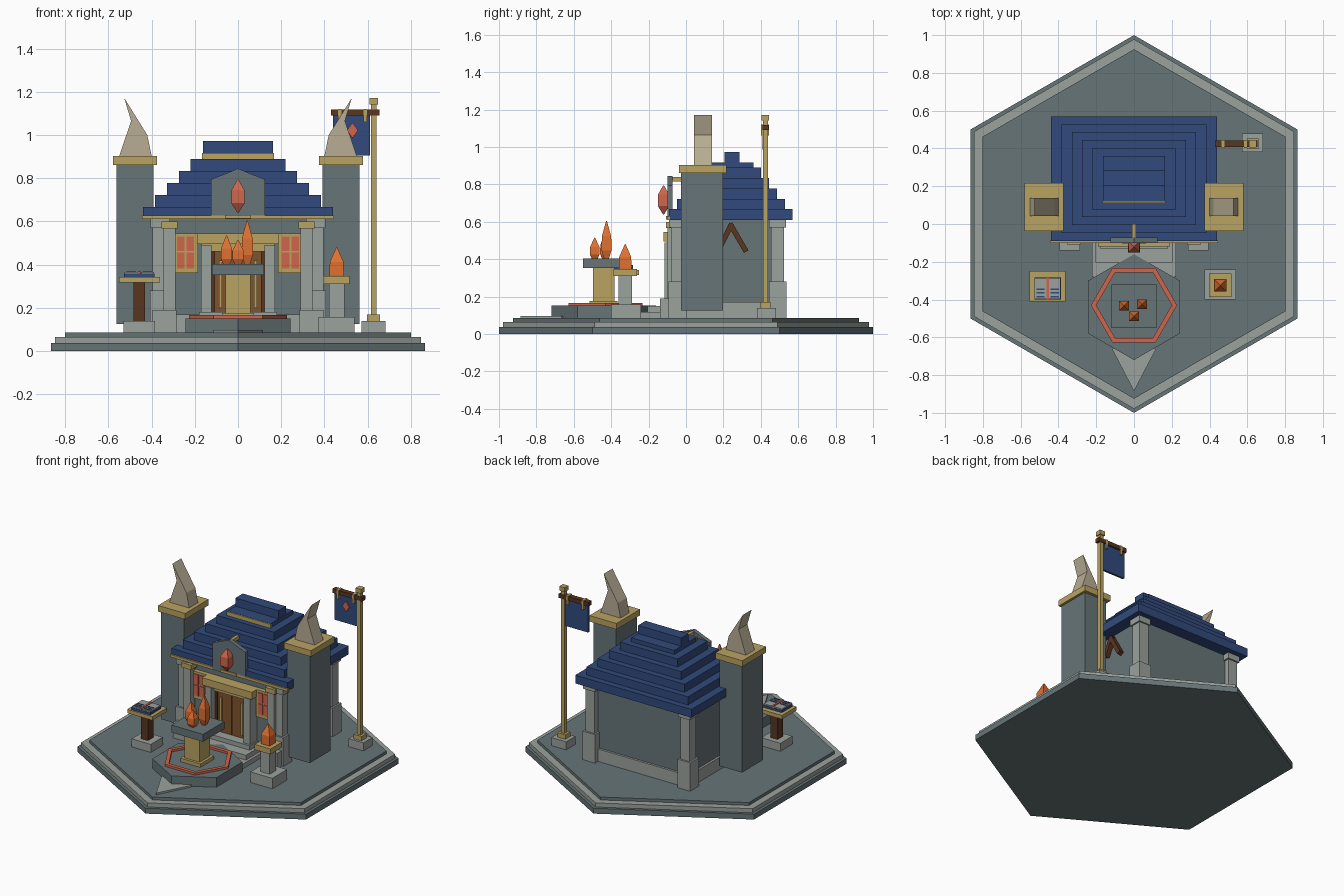
import bpy, bmesh, math
from mathutils import Vector


def material(name, srgb):
    m = bpy.data.materials.new(name)
    lin = [((c / 255 + 0.055) / 1.055) ** 2.4 for c in srgb]
    m.diffuse_color = (*lin, 1)
    return m


SLATE = material("slate", (103, 117, 119))
STONE = material("pale_stone", (155, 162, 157))
BLUE = material("roof_blue", (49, 74, 124))
GOLD = material("gold", (186, 163, 98))
FLAME = material("flame_orange", (222, 112, 50))
CORAL = material("coral", (208, 101, 76))
BROWN = material("wood", (128, 84, 46))
DARK = material("dark_wood", (88, 54, 32))
HORN = material("horn_beige", (184, 174, 148))


def finish(name, bm, mat):
    bmesh.ops.recalc_face_normals(bm, faces=bm.faces)
    me = bpy.data.meshes.new(name)
    bm.to_mesh(me)
    bm.free()
    me.materials.append(mat)
    ob = bpy.data.objects.new(name, me)
    bpy.context.collection.objects.link(ob)
    return ob


def box(name, x, y, z, mat):
    """Box from (min, max) ranges."""
    bm = bmesh.new()
    bmesh.ops.create_cube(bm, size=1)
    for v in bm.verts:
        v.co = [r[0] + (c + 0.5) * (r[1] - r[0]) for c, r in zip(v.co, (x, y, z))]
    return finish(name, bm, mat)


def block(name, cx, cy, wx, wy, z0, z1, mat):
    return box(name, (cx - wx / 2, cx + wx / 2), (cy - wy / 2, cy + wy / 2), (z0, z1), mat)


def extrude(name, pts, direction, mat):
    bm = bmesh.new()
    f = bm.faces.new([bm.verts.new(p) for p in pts])
    r = bmesh.ops.extrude_face_region(bm, geom=[f])
    verts = [g for g in r["geom"] if isinstance(g, bmesh.types.BMVert)]
    bmesh.ops.translate(bm, verts=verts, vec=Vector(direction))
    # close the starting side if the extrusion removed it
    if len(bm.faces) < len(pts) + 2:
        bmesh.ops.holes_fill(bm, edges=[e for e in bm.edges if e.is_boundary])
    return finish(name, bm, mat)


def hexagon(r, cy, z, start):
    return [(r * math.cos(start + i * math.pi / 3), cy + r * math.sin(start + i * math.pi / 3), z)
            for i in range(6)]


def crystal(name, x, y, r, z0, z1, z2, z3, mat=FLAME, low=None):
    """Square crystal: foot, lower ring, shoulder ring, tip."""
    bm = bmesh.new()
    rings = []
    for rad, z in ((low or 0.003, z0), (r, z1), (r * 0.97, z2), (0.002, z3)):
        rings.append([bm.verts.new((x + sx * rad, y + sy * rad, z))
                      for sx, sy in ((-1, -1), (1, -1), (1, 1), (-1, 1))])
    for a, b in zip(rings, rings[1:]):
        for i in range(4):
            bm.faces.new((a[i], a[(i + 1) % 4], b[(i + 1) % 4], b[i]))
    bm.faces.new(rings[0])
    bm.faces.new(rings[-1])
    return finish(name, bm, mat)


# Hexagonal terrace
for name, r, z0, z1, mat in (("terrace_foot", 1.0, 0, 0.037, SLATE), ("terrace_rim", 0.978, 0.037, 0.065, STONE),
                             ("terrace_floor", 0.925, 0.065, 0.085, SLATE)):
    extrude(name, hexagon(r, 0, z0, math.pi / 6), (0, 0, z1 - z0), mat)

# Hall body
box("hall_walls", (-0.36, 0.36), (-0.04, 0.49), (0.085, 0.62), SLATE)
box("hall_plinth", (-0.375, 0.375), (-0.055, 0.505), (0.085, 0.17), STONE)

# Stepped roof
for i in range(6):
    z0 = 0.61 if i == 0 else 0.612 + 0.055 * i
    box("roof_step", (-0.44 + 0.0553 * i, 0.44 - 0.0553 * i), (-0.09 + 0.042 * i, 0.57 - 0.042 * i),
        (z0, 0.667 + 0.05 * i if i == 5 else 0.667 + 0.0555 * i), BLUE)
box("roof_ridge", (-0.163, 0.163), (0.205, 0.285), (0.91, 0.973), BLUE)
box("ridge_trim", (-0.167, 0.167), (0.112, 0.125), (0.889, 0.916), GOLD)
box("eave_trim", (-0.445, 0.445), (-0.1, -0.085), (0.61, 0.628), GOLD)

for s in (-1, 1):
    # Corner columns
    for y in (-0.045, 0.49):
        block("corner_column", s * 0.36, y, 0.07, 0.07, 0.085, 0.6, STONE)
        block("corner_base", s * 0.36, y, 0.095, 0.095, 0.085, 0.28, STONE)
        block("corner_capital", s * 0.36, y, 0.09, 0.09, 0.57, 0.612, STONE)
    # Front pilasters
    block("pilaster", s * 0.317, -0.075, 0.055, 0.05, 0.085, 0.57, STONE)
    block("pilaster_base", s * 0.34, -0.09, 0.11, 0.1, 0.085, 0.19, STONE)
    block("pilaster_capital", s * 0.317, -0.075, 0.075, 0.065, 0.567, 0.6, GOLD)
    # Windows
    block("window_frame", s * 0.237, -0.05, 0.105, 0.04, 0.36, 0.545, GOLD)
    for dx in (-0.022, 0.022):
        for z0, z1 in ((0.383, 0.455), (0.463, 0.53)):
            block("window_pane", s * 0.243 + dx, -0.072, 0.034, 0.008, z0, z1, CORAL)
    # Door surround and leaves
    block("door_post", s * 0.147, -0.075, 0.047, 0.08, 0.17, 0.49, STONE)
    box("door_leaf", sorted((s * 0.003, s * 0.123)), (-0.065, -0.03), (0.17, 0.46), BROWN)
    block("door_strap", s * 0.08, -0.069, 0.014, 0.012, 0.2, 0.42, GOLD)
    block("door_edge", s * 0.115, -0.068, 0.016, 0.012, 0.17, 0.46, DARK)
    # Towers
    block("tower", s * 0.477, 0.085, 0.172, 0.225, 0.125, 0.87, SLATE)
    block("tower_cap", s * 0.477, 0.09, 0.205, 0.255, 0.862, 0.903, GOLD)
    extrude("tower_horn", [(s * x, 0.043, z) for x, z in
            ((0.55, 0.903), (0.495, 1.065), (0.527, 1.172), (0.42, 1.0), (0.4, 0.903))], (0, 0.095, 0), HORN)

box("door_seam", (-0.003, 0.003), (-0.06, -0.03), (0.17, 0.46), DARK)
box("door_header", (-0.17, 0.17), (-0.085, -0.03), (0.46, 0.5), GOLD)
box("door_lintel", (-0.19, 0.19), (-0.12, -0.04), (0.495, 0.545), GOLD)

# Gable emblem with crystal
extrude("gable", [(x, -0.1, z) for x, z in ((-0.125, 0.613), (0.125, 0.613), (0.125, 0.795), (0.06, 0.82),
        (0, 0.845), (-0.06, 0.82), (-0.125, 0.795))], (0, 0.028, 0), SLATE)
box("gable_beam", (-0.011, 0.011), (-0.073, 0.0), (0.815, 0.84), GOLD)
box("gable_bracket", (-0.06, 0.06), (-0.107, -0.09), (0.613, 0.63), GOLD)
crystal("gable_crystal", 0, -0.12, 0.031, 0.64, 0.685, 0.745, 0.795, CORAL)

# Entrance steps
for hw, y, z in ((0.18, -0.13, 0.18), (0.203, -0.205, 0.15), (0.222, -0.28, 0.117)):
    box("entrance_step", (-hw, hw), (y, -0.04), (0.08, z), STONE)

# Crossed braces on the right wall
for y0, z0, y1, z1 in ((0.235, 0.59, 0.322, 0.44), (0.245, 0.59, 0.185, 0.47)):
    d = Vector((0, y1 - y0, z1 - z0))
    n = Vector((0, -d.z, d.y)).normalized() * 0.014
    a, b = Vector((0.365, y0, z0)), Vector((0.365, y1, z1))
    extrude("wall_brace", [a - n, a + n, b + n, b - n], (0.03, 0, 0), DARK)

# Central brazier
extrude("brazier_dais", hexagon(0.28, -0.44, 0.085, math.pi / 6), (0, 0, 0.066), SLATE)
bm = bmesh.new()
loops = [[bm.verts.new(p) for p in hexagon(r, -0.43, z, 0)]
         for r, z in ((0.228, 0.148), (0.228, 0.166), (0.2, 0.166), (0.2, 0.148))]
for k in range(4):
    a, b = loops[k], loops[(k + 1) % 4]
    for i in range(6):
        bm.faces.new((a[i], a[(i + 1) % 6], b[(i + 1) % 6], b[i]))
finish("brazier_ring", bm, CORAL)
block("brazier_foot", 0, -0.44, 0.15, 0.15, 0.15, 0.175, GOLD)
block("brazier_column", 0, -0.44, 0.115, 0.115, 0.15, 0.355, GOLD)
block("brazier_bowl", 0, -0.435, 0.24, 0.23, 0.352, 0.403, SLATE)
crystal("flame_left", -0.053, -0.433, 0.026, 0.4, 0.425, 0.475, 0.535, low=0.014)
crystal("flame_right", 0.043, -0.425, 0.026, 0.4, 0.445, 0.52, 0.605, low=0.012)
crystal("flame_front", 0, -0.488, 0.026, 0.4, 0.425, 0.465, 0.515, low=0.014)

# Pointed paving slab
extrude("pointed_slab", [(-0.115, -0.665, 0.083), (-0.07, -0.62, 0.083), (0.07, -0.62, 0.083),
        (0.115, -0.665, 0.083), (0, -0.885, 0.083)], (0, 0, 0.014), STONE)

# Lectern with open book
block("lectern_base", -0.457, -0.33, 0.145, 0.13, 0.085, 0.14, STONE)
block("lectern_post", -0.457, -0.33, 0.052, 0.06, 0.14, 0.318, DARK)
block("lectern_top", -0.457, -0.33, 0.19, 0.16, 0.316, 0.342, GOLD)
block("book_cover", -0.457, -0.342, 0.142, 0.118, 0.342, 0.358, BLUE)
for s in (-1, 1):
    block("book_page", -0.457 + s * 0.038, -0.342, 0.062, 0.112, 0.356, 0.366, STONE)
    for y in (-0.345, -0.365, -0.385):
        block("book_line", -0.457 + s * 0.038, y, 0.044, 0.008, 0.365, 0.369, BLUE)
block("book_ribbon", -0.457, -0.342, 0.012, 0.118, 0.356, 0.37, CORAL)

# Crystal pedestal
block("pedestal_base", 0.457, -0.32, 0.167, 0.16, 0.085, 0.157, STONE)
block("pedestal_column", 0.457, -0.325, 0.07, 0.07, 0.155, 0.315, STONE)
block("pedestal_cap", 0.457, -0.325, 0.12, 0.125, 0.31, 0.347, GOLD)
crystal("pedestal_crystal", 0.457, -0.325, 0.033, 0.346, 0.35, 0.412, 0.48, low=0.032)

# Banner pole
block("pole_base", 0.628, 0.43, 0.112, 0.1, 0.085, 0.14, STONE)
block("pole_collar", 0.628, 0.425, 0.06, 0.055, 0.14, 0.17, GOLD)
block("pole", 0.628, 0.425, 0.026, 0.026, 0.14, 1.145, GOLD)
block("pole_finial", 0.628, 0.425, 0.04, 0.04, 1.142, 1.172, GOLD)
box("banner_crossbar", (0.43, 0.655), (0.408, 0.442), (1.09, 1.118), DARK)
box("banner_cloth", (0.44, 0.612), (0.417, 0.431), (0.905, 1.093), BLUE)
extrude("banner_diamond", [(0.53, 0.409, 0.985), (0.556, 0.409, 1.022), (0.53, 0.409, 1.058), (0.504, 0.409, 1.022)],
        (0, 0.0085, 0), CORAL)
for x in (0.472, 0.59):
    block("banner_clip", x, 0.423, 0.016, 0.042, 1.06, 1.121, GOLD)
